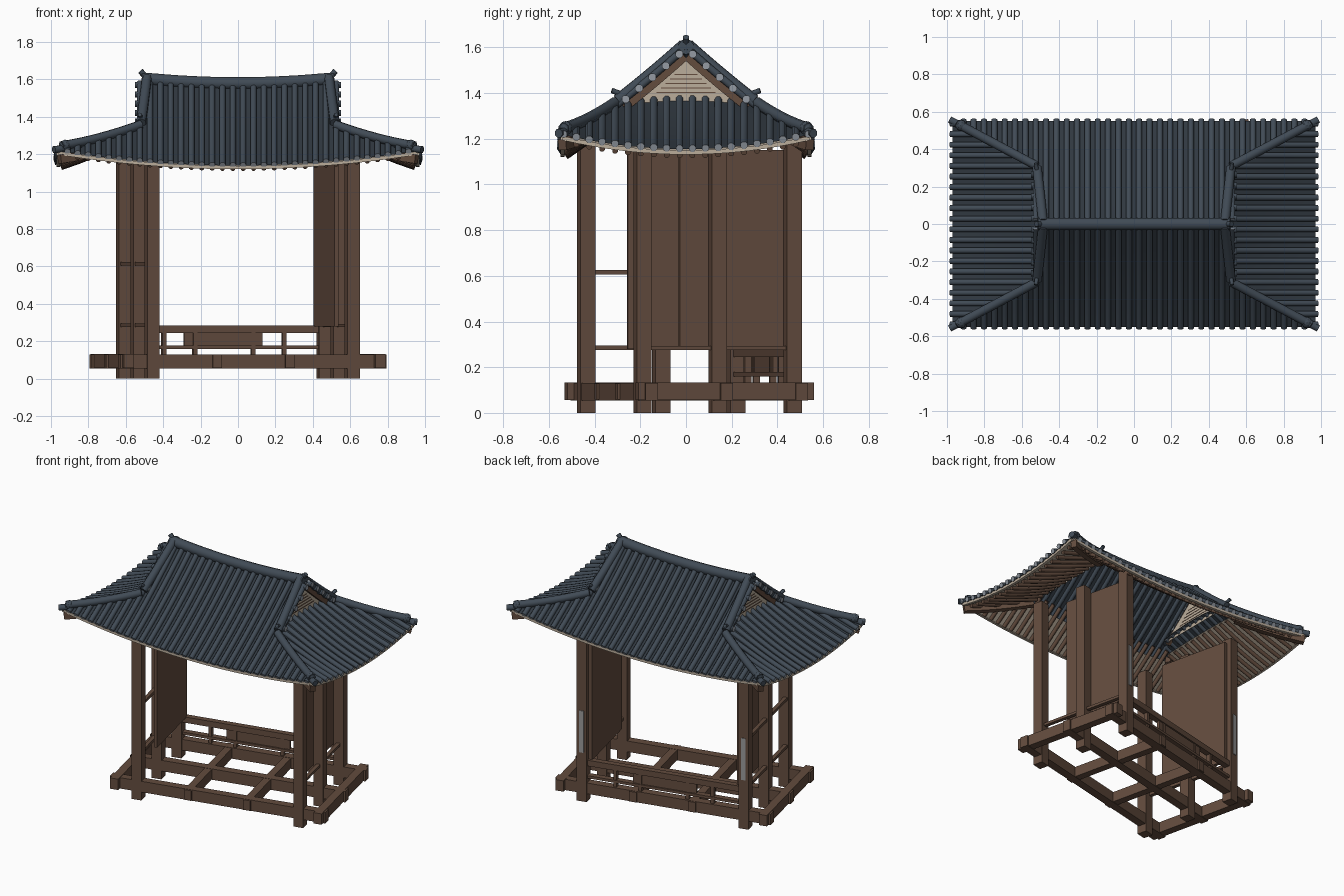
import bpy, bmesh, math
from mathutils import Matrix, Vector

if "Cube" in bpy.data.objects:
    bpy.data.objects.remove(bpy.data.objects["Cube"])

def material(name, rgb):
    m = bpy.data.materials.new(name)
    m.diffuse_color = (*rgb, 1)
    m.use_nodes = True
    m.node_tree.nodes["Principled BSDF"].inputs["Base Color"].default_value = m.diffuse_color
    return m

WOOD = material("brown wood", (.125, .072, .048))
TILE = material("slate tile", (.052, .070, .092))
BED = material("dark tile bed", (.030, .040, .052))
CAP = material("pale tile cap", (.30, .33, .37))
PLASTER = material("beige plaster", (.50, .42, .33))
PLATE = material("grey plate", (.32, .32, .32))

# The timber frame is turned about z relative to the roof
FRAME = Matrix.Translation((0, .015, 0)) @ Matrix.Rotation(math.radians(13), 4, 'Z')

def finish(name, bm, mats):
    me = bpy.data.meshes.new(name)
    bm.to_mesh(me)
    bm.free()
    for m in mats:
        me.materials.append(m)
    ob = bpy.data.objects.new(name, me)
    bpy.context.collection.objects.link(ob)
    return ob

def boxes(name, mat, items, M=FRAME):
    """items: (x centre, y centre, z low, x size, y size, height)"""
    bm = bmesh.new()
    for x, y, z, sx, sy, h in items:
        bmesh.ops.create_cube(bm, size=1, matrix=M @ Matrix.Translation((x, y, z + h / 2))
                              @ Matrix.Diagonal((sx, sy, h, 1)))
    return finish(name, bm, [mat])

def tube(bm, pts, r, n=8, cap=0, smooth=True, squash=1.0):
    """Sweep an n-sided section along pts; caps take material index cap."""
    pts = [Vector(p) for p in pts]
    rings = []
    for i, p in enumerate(pts):
        d = (pts[min(i + 1, len(pts) - 1)] - pts[max(i - 1, 0)]).normalized()
        side = d.cross(Vector((0, 0, 1))).normalized()
        up = side.cross(d)
        ring = []
        for k in range(n):
            a = 2 * math.pi * (k + .5) / n
            ring.append(bm.verts.new(p + side * r * squash * math.cos(a) + up * r * math.sin(a)))
        rings.append(ring)
    for a, b in zip(rings, rings[1:]):
        for k in range(n):
            f = bm.faces.new((a[k], a[(k + 1) % n], b[(k + 1) % n], b[k]))
            f.smooth = smooth
    for ring in (rings[0][::-1], rings[-1]):
        bm.faces.new(ring).material_index = cap

def sheet(name, mat, fn, nu, nv):
    bm = bmesh.new()
    g = [[bm.verts.new(fn(i / nu, j / nv)) for j in range(nv + 1)] for i in range(nu + 1)]
    for i in range(nu):
        for j in range(nv):
            f = bm.faces.new((g[i][j], g[i + 1][j], g[i + 1][j + 1], g[i][j + 1]))
            f.normal_update()
            if f.normal.z < 0:
                f.normal_flip()
            f.smooth = True
    return finish(name, bm, [mat])

def steps(a, b, n):
    return [a + (b - a) * i / n for i in range(n + 1)]

# ---------- roof surfaces ----------
D, X0, X1, Y0 = .55, .50, .97, .30      # eave depth, gable x, eave x, hip start y

def main_z(x, y):
    t, q = abs(y) / D, abs(x)
    return (1.57 - .43 * t - .06 * t * (1 - t) + .08 * t * (q / X1) ** 2
            + .025 * max(0, 1 - t) * min(1, q / X0) ** 2)

def end_z(x, y):
    s = (abs(x) - X0) / (X1 - X0)
    yh = Y0 + (D - Y0) * s
    c = 1.36 - .205 * s - .06 * s * (1 - s)
    return c + (main_z(x, yh) - c) * (y / yh) ** 2

def hip_x(y):
    return X0 + (X1 - X0) * (abs(y) - Y0) / (D - Y0)

def hip_y(x):
    return Y0 + (D - Y0) * (abs(x) - X0) / (X1 - X0)

def main_pt(sg, d, k, dz=0):
    w = .53 if d < .316 else hip_x(d)
    x = (2 * k - 1) * w
    return (x, sg * d, main_z(x, d) + dz)

def end_pt(sg, s, k, dz=0):
    x = X0 + (X1 - X0) * s
    y = (2 * k - 1) * hip_y(x)
    return (sg * x, y, end_z(x, y) + dz)

for sg, side in ((-1, "front"), (1, "back")):
    sheet(side + "_roof_bed", BED, lambda u, v: main_pt(sg, D * u, v), 16, 28)
    sheet(side + "_soffit", PLASTER, lambda u, v: main_pt(sg, .36 + .18 * u, v, -.026), 6, 28)
for sg, side in ((-1, "left"), (1, "right")):
    sheet(side + "_roof_bed", BED, lambda u, v: end_pt(sg, -.06 + 1.06 * u, v), 10, 16)
    sheet(side + "_soffit", PLASTER, lambda u, v: end_pt(sg, .1 + .88 * u, v, -.026), 6, 16)

# Tile rows, with pale caps, and the round rafters below them
tiles, rafters = bmesh.new(), bmesh.new()
for sg in (-1, 1):
    for i in range(36):
        x = (i - 17.5) * .0553
        d0 = .02 if abs(x) < X0 + .03 else hip_y(x)
        tube(tiles, [(x, sg * d, main_z(x, d) + .006) for d in steps(d0, D + .006, 10)], .017, 8, 1)
        r0 = max(.30, d0)
        if r0 < .5:
            tube(rafters, [(x, sg * d, main_z(x, d) - .036) for d in steps(r0, .525, 4)], .013)
    for j in range(20):
        y = (j - 9.5) * .0565
        xa = X0 - .02 if abs(y) < Y0 else hip_x(y)
        tube(tiles, [(sg * x, y, end_z(x, y) + .006) for x in steps(xa, X1 + .012, 8)], .017, 8, 1)
        if xa < .9:
            tube(rafters, [(sg * x, y, end_z(x, y) - .036) for x in steps(max(xa, .55), .945, 4)], .013)
        # short verge tiles along the gable slope
        if abs(y) < .28:
            yy = y * 1.04
            tube(tiles, [(sg * .49, yy, main_z(.5, yy) + .002), (sg * .552, yy, main_z(.5, yy) + .002)], .018, 8, 1)
finish("roof_tile_rows", tiles, [TILE, CAP])
finish("rafters", rafters, [WOOD])

# Pale board under the tile edge
bm = bmesh.new()
for sg in (-1, 1):
    tube(bm, [(x, sg * .541, main_z(x, .541) - .017) for x in steps(-.96, .96, 28)], .013, 4, 0, False)
    tube(bm, [(sg * .962, y, end_z(.962, y) - .017) for y in steps(-.54, .54, 16)], .013, 4, 0, False)
finish("eave_board", bm, [PLASTER])

# Ridges, with upturned tips and knobs
bm = bmesh.new()
tube(bm, [(x, 0, main_z(x, 0) + .008) for x in steps(-.515, .515, 16)], .034, 10)
for sx in (-1, 1):
    zr = main_z(.5, 0)
    tube(bm, [(sx * .49, 0, zr + .012), (sx * .508, 0, zr + .035), (sx * .522, 0, zr + .05)], .016, 6)
    for sy in (-1, 1):
        tube(bm, [(sx * (.485 + .11 * y), sy * y, main_z(.5, y) + .025) for y in steps(.01, .3, 8)], .027)
        tube(bm, [(sx * .518, sy * .28, main_z(.5, .28) + .035),
                  (sx * .525, sy * .325, main_z(.5, .3) + .068)], .012, 6)
        tube(bm, [(sx * x, sy * hip_y(x), main_z(x, hip_y(x)) + .022) for x in steps(.52, .945, 8)], .025)
        tube(bm, [(sx * x, sy * hip_y(x), main_z(x, hip_y(x)) + .006) for x in steps(.92, .985, 3)], .02)
        bmesh.ops.create_icosphere(bm, subdivisions=2, radius=.03,
                                   matrix=Matrix.Translation((sx * .925, sy * .527, 1.248)))
finish("ridges", bm, [TILE])

# Gable walls, verge boards, corner beams
gable, boards = bmesh.new(), bmesh.new()
lines = []
for sx in (-1, 1):
    gable.faces.new([gable.verts.new((sx * .49, y, z)) for y, z in
                     ((-sx * .27, 1.34), (sx * .27, 1.34), (0, 1.56))])
    lines += [(sx * .491, 0, z, .006, 2 * w, .004) for z, w in
              ((1.40, .13), (1.42, .11), (1.44, .09), (1.46, .07), (1.48, .05))]
    for sy in (-1, 1):
        tube(boards, [(sx * .507, sy * y, main_z(.5, y) - .03) for y in steps(.005, .27, 6)], .026, 4, 0, False, .5)
        tube(boards, [(sx * x, sy * hip_y(x), main_z(x, hip_y(x)) - .048) for x in steps(.56, .955, 5)],
             .034, 4, 0, False, .8)
finish("gable_walls", gable, [PLASTER])
finish("verge_boards_and_corner_beams", boards, [WOOD])
boxes("gable_wall_lines", WOOD, lines, Matrix.Identity(4))

# ---------- timber frame ----------
PX, PY, S = .549, .3375, .067
boxes("posts", WOOD, [(sx * PX, y, 0, S, S, 1.18) for sx in (-1, 1) for y in (-PY, 0, PY)])
boxes("side_walls", WOOD, [(sx * .503, .088, .28, .022, .50, .87) for sx in (-1, 1)])
boxes("left_side_rails", WOOD, [(-PX - .012, 0, z, .025, 2 * PY, .02) for z in (.275, .605)])
boxes("right_side_rail", WOOD, [(PX, 0, .275, .025, 2 * PY, .018)])
boxes("back_post_plates", PLATE, [(sx * PX, PY + S / 2 + .002, .34, .03, .006, .29) for sx in (-1, 1)])

# Base grid
base = [(0, y, .055, 1.46, .055, .075) for y in (-PY, 0, PY)]
base += [(sx * .69, 0, .057, .055, .79, .075) for sx in (-1, 1)]
base += [(sx * .2, 0, .058, .05, .75, .07) for sx in (-1, 1)]
boxes("base_beams", WOOD, base)

# Back railing
rail = [(0, PY, .245, 2 * PX, .04, .04), (0, PY, .16, 2 * PX, .04, .018),
        (-.005, PY, .172, .43, .02, .08)]
rail += [(x, PY, .13, .022, .03, .12) for x in (-.33, -.16, .16, .33)]
boxes("back_railing", WOOD, rail)
